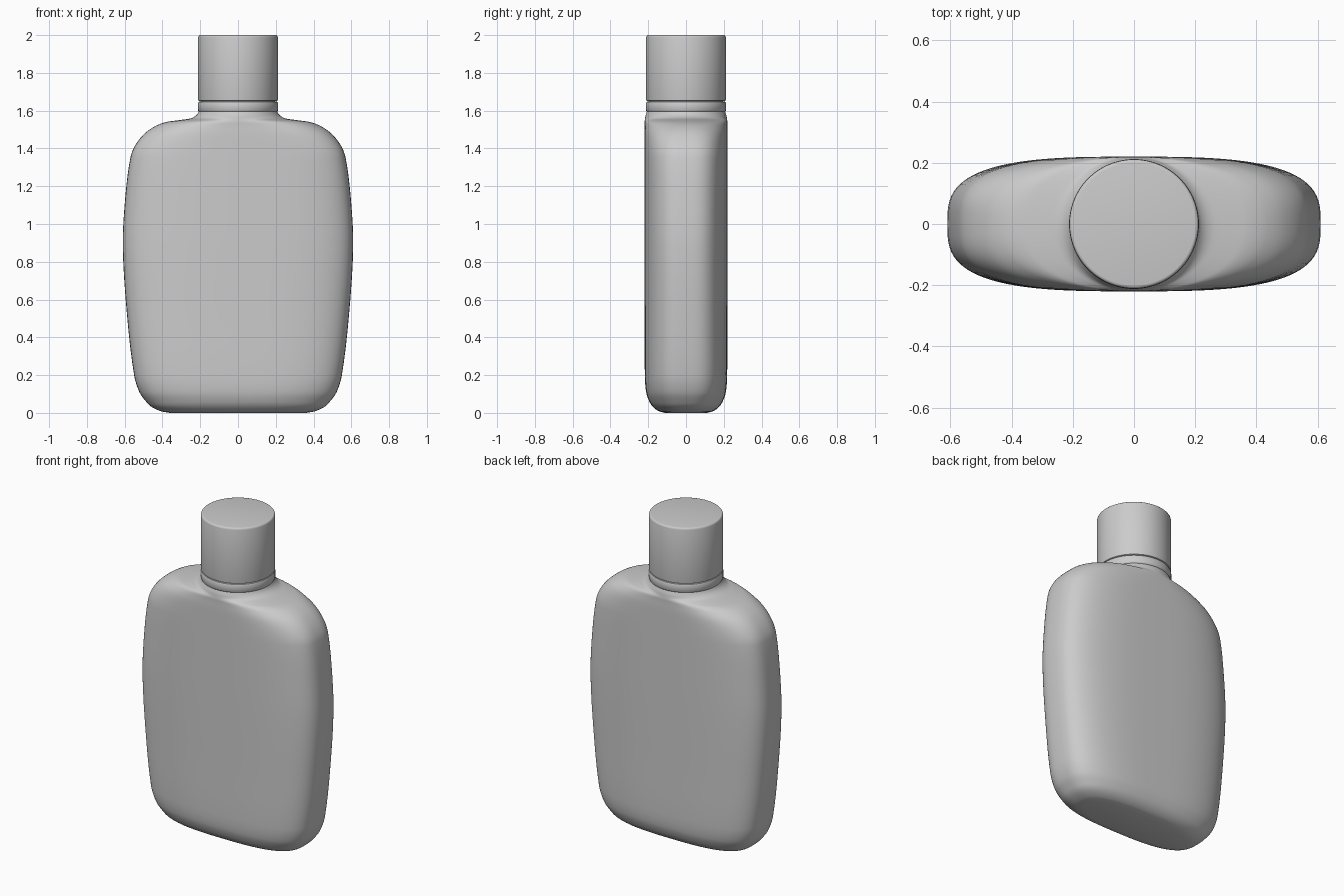
import bpy, bmesh, math

if "Cube" in bpy.data.objects:
    bpy.data.objects.remove(bpy.data.objects["Cube"])

SEG = 96


def section(z, w, d, n):
    """Superellipse ring: half width w, half depth d, squareness n."""
    pts = []
    for i in range(SEG):
        a = 2 * math.pi * i / SEG
        c, s = math.cos(a), math.sin(a)
        pts.append((math.copysign(w * abs(c) ** (2 / n), c),
                    math.copysign(d * abs(s) ** (2 / n), s), z))
    return pts


def loft(name, keys):
    """Skin a stack of (z, w, d, n) sections and close both ends."""
    bm = bmesh.new()
    rings = [[bm.verts.new(p) for p in section(*k)] for k in keys]
    for lo, hi in zip(rings, rings[1:]):
        for i in range(SEG):
            j = (i + 1) % SEG
            bm.faces.new((lo[i], lo[j], hi[j], hi[i]))
    bm.faces.new(rings[0][::-1])
    bm.faces.new(rings[-1])
    bmesh.ops.recalc_face_normals(bm, faces=bm.faces)
    me = bpy.data.meshes.new(name)
    bm.to_mesh(me)
    bm.free()
    ob = bpy.data.objects.new(name, me)
    bpy.context.collection.objects.link(ob)
    bpy.ops.object.select_all(action='DESELECT')
    ob.select_set(True)
    bpy.context.view_layer.objects.active = ob
    bpy.ops.object.shade_smooth_by_angle(angle=math.radians(40))
    return ob


def smooth_keys(keys, steps=4):
    """Catmull-Rom interpolation between the key sections."""
    out = []
    for i in range(len(keys) - 1):
        p0, p1 = keys[max(i - 1, 0)], keys[i]
        p2, p3 = keys[i + 1], keys[min(i + 2, len(keys) - 1)]
        # tangents scaled by z spacing, for uneven spacing
        h = p2[0] - p1[0]
        for s in range(steps):
            t = s / steps
            row = [p1[0] + h * t]
            for k in range(1, 4):
                m1 = (p2[k] - p0[k]) / (p2[0] - p0[0]) * h
                m2 = (p3[k] - p1[k]) / (p3[0] - p1[0]) * h
                row.append((2*t**3 - 3*t**2 + 1) * p1[k] + (t**3 - 2*t**2 + t) * m1
                           + (3*t**2 - 2*t**3) * p2[k] + (t**3 - t**2) * m2)
            out.append(tuple(row))
    return out + [keys[-1]]


# Bottle body: base, bulging sides, rounded shoulders, blend into round neck
body_keys = [
    (0.000, 0.36, 0.110, 2.8), (0.008, 0.405, 0.142, 2.8),
    (0.030, 0.455, 0.173, 2.9), (0.060, 0.487, 0.194, 2.9),
    (0.110, 0.522, 0.211, 3.0), (0.200, 0.550, 0.218, 3.1),
    (0.50, 0.586, 0.219, 3.1), (0.88, 0.610, 0.220, 3.1),
    (1.15, 0.596, 0.220, 3.1), (1.354, 0.569, 0.220, 3.1),
    (1.42, 0.542, 0.220, 3.0), (1.48, 0.493, 0.220, 2.8),
    (1.52, 0.435, 0.219, 2.5), (1.541, 0.375, 0.219, 2.3),
    (1.550, 0.310, 0.218, 2.1), (1.558, 0.255, 0.217, 2.0),
    (1.575, 0.222, 0.214, 2.0), (1.595, 0.208, 0.207, 2.0),
]
loft("bottle_body", smooth_keys(body_keys))


def turned(name, profile):
    return loft(name, [(z, r, r, 2) for r, z in profile])


# Neck hidden inside the cap
turned("neck", [(0.195, 1.58), (0.195, 1.70)])

# Tamper ring under the cap
turned("cap_ring", [(0.200, 1.592), (0.208, 1.595), (0.212, 1.602),
                    (0.212, 1.640), (0.209, 1.646), (0.203, 1.648)])

# Screw cap with softened rim
turned("cap", [(0.205, 1.650), (0.210, 1.653), (0.211, 1.658), (0.211, 1.988),
               (0.209, 1.995), (0.205, 1.999), (0.200, 2.0)])
